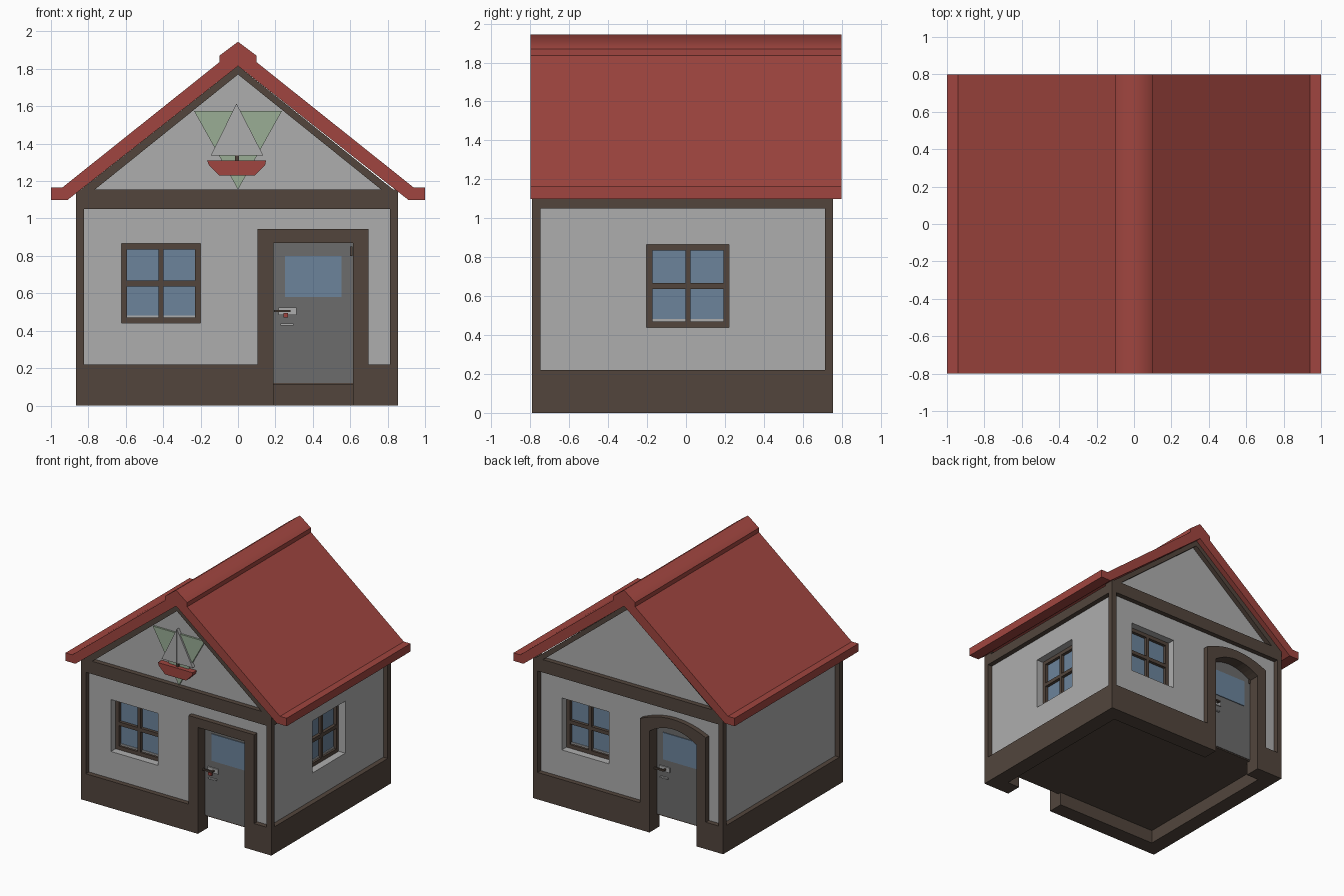
import bpy, bmesh, math
from mathutils import Matrix, Vector

cube = bpy.data.objects.get("Cube")
if cube:
    bpy.data.objects.remove(cube)


def material(name, r, g, b):
    m = bpy.data.materials.new(name)
    m.use_nodes = True
    m.diffuse_color = (r, g, b, 1)
    m.node_tree.nodes["Principled BSDF"].inputs["Base Color"].default_value = (r, g, b, 1)
    return m


plaster = material("pale plaster", .42, .42, .42)
timber = material("dark brown timber", .085, .06, .046)
red = material("roof red", .35, .06, .05)
glass = material("blue glass", .15, .23, .33)
door_grey = material("door grey", .15, .15, .15)
green = material("pale green", .32, .42, .30)


def rect(x0, x1, z0, z1):
    return [(x0, z0), (x1, z0), (x1, z1), (x0, z1)]


def mirrored(points):
    return [(-x, z) for x, z in reversed(points)]


def part(name, mat, prisms, matrix=Matrix()):
    """Each prism is an xz outline swept from y0 to y1."""
    bm = bmesh.new()
    for outline, y0, y1 in prisms:
        face = bm.faces.new([bm.verts.new((x, y0, z)) for x, z in outline])
        swept = bmesh.ops.extrude_face_region(bm, geom=[face])["geom"]
        moved = [v for v in swept if isinstance(v, bmesh.types.BMVert)]
        bmesh.ops.translate(bm, verts=moved, vec=(0, y1 - y0, 0))
    bm.transform(matrix)
    bmesh.ops.recalc_face_normals(bm, faces=bm.faces)
    mesh = bpy.data.meshes.new(name)
    bm.to_mesh(mesh)
    bm.free()
    mesh.materials.append(mat)
    obj = bpy.data.objects.new(name, mesh)
    bpy.context.scene.collection.objects.link(obj)
    return obj


def wall_frame(x, y, degrees):
    """Local space of a wall opening: outside is -y, wall surface is y = 0."""
    return Matrix.Translation((x, y, 0)) @ Matrix.Rotation(math.radians(degrees), 4, 'Z')


# Outer limits of the timber frame, and how far the plaster sits behind it
L, R, F, B = -.865, .855, -.79, .755
INSET, THICK = .04, .13

windows = {
    "front": wall_frame(-.412, F + INSET, 0),
    "back": wall_frame(.41, B - INSET, 180),
    "left": wall_frame(R - INSET, .01, 90),
    "right": wall_frame(L + INSET, 0, -90),
}
doors = {
    "front": (wall_frame(.402, F + INSET, 0), .945, .87, 0),
    "back": (wall_frame(-.41, B - INSET, 180), .91, .83, .07),
}

# Plaster body with pockets cut for windows and doors
body_outline = [(L + INSET, .12), (R - INSET, .12), (R - INSET, 1.13), (0, 1.8), (L + INSET, 1.13)]
body = part("plaster_walls", plaster, [(body_outline, F + INSET, B - INSET)])
W0, W1, HALF = .44, .865, .212
cutters = [part("window_cutter", plaster, [(rect(-HALF, HALF, W0, W1), -.1, .1)], m)
           for m in windows.values()]
cutters += [part("door_cutter", plaster, [(rect(-.23, .23, .05, .9), -.1, .1)], d[0])
            for d in doors.values()]
for c in cutters:
    c.hide_render = True
    mod = body.modifiers.new("opening", 'BOOLEAN')
    mod.operation = 'DIFFERENCE'
    mod.solver = 'EXACT'
    mod.object = c
bpy.context.view_layer.update()
cut = bpy.data.meshes.new_from_object(body.evaluated_get(bpy.context.evaluated_depsgraph_get()))
body.modifiers.clear()
body.data = cut
for c in cutters:
    bpy.data.objects.remove(c)

# Four-pane windows
for side, m in windows.items():
    mid = (W0 + W1) / 2
    bars = [rect(-HALF, HALF, W0, W0 + .03), rect(-HALF, HALF, W1 - .03, W1),
            rect(-HALF, -HALF + .03, W0, W1), rect(HALF - .03, HALF, W0, W1),
            rect(-.013, .013, W0, W1), rect(-HALF, HALF, mid - .015, mid + .015)]
    part(side + "_window_frame", timber, [(b, .06, .1) for b in bars], m)
    part(side + "_window_glass", glass, [(rect(-HALF, HALF, W0, W1), .085, .095)], m)
    part(side + "_window_inner_sill", plaster,
         [(rect(-HALF + .03, HALF - .03, W0 + .03, W0 + .042), .078, .09)], m)


# Doors with their frames
def arch(half, side, rise, steps=12):
    xs = [-half + 2 * half * i / steps for i in range(steps + 1)]
    return [(x, side + rise * (1 - (x / half) ** 2)) for x in xs]


for side, (m, top, inner, rise) in doors.items():
    outer_half, inner_half = .297, .212
    steps = 12 if rise else 1
    hole = arch(inner_half, inner, rise, steps)
    outline = ([(-outer_half, 0)] + arch(outer_half, top, rise, steps) + [(outer_half, 0)]
               + [(inner_half, 0)] + hole[::-1] + [(-inner_half, 0)])
    part(side + "_door_frame", timber, [(outline, -INSET, .09)], m)
    leaf = [(-inner_half, .12)] + hole + [(inner_half, .12)]
    part(side + "_door", door_grey, [(leaf, .055, .1)], m)
    part(side + "_door_glass", glass, [(rect(-.152, .152, .58, .8), .049, .056)], m)
    part(side + "_lock_plate", plaster, [(rect(-.185, -.09, .485, .525), .045, .056),
                                         (rect(-.175, -.105, .428, .438), .04, .056)], m)
    part(side + "_door_handle", timber, [(rect(-.21, -.12, .5, .512), .015, .028),
                                         (rect(-.135, -.12, .5, .512), .015, .05)], m)
    part(side + "_hinge", timber, [(rect(.197, .21, .8, .85), .045, .056)], m)
part("key_tag", red, [(rect(-.16, -.135, .47, .495), .02, .04)], doors["front"][0])

# Floor and hollow plinth, open below each door
part("floor", timber, [(rect(L + .02, R - .02, .11, .122), F + .1, B - .1)])
gaps = {"front": (F, F + THICK, .19, .615), "back": (B - THICK, B, -.622, -.198)}
for side, (y0, y1, g0, g1) in gaps.items():
    part(side + "_plinth", timber, [(rect(L, g0, 0, .22), y0, y1), (rect(g1, R, 0, .22), y0, y1)])
part("side_plinths", timber, [(rect(L, L + THICK, 0, .22), F, B), (rect(R - THICK, R, 0, .22), F, B)])

# Timber posts, top rails and gable beams
part("corner_posts", timber, [(rect(x, x + .042, .1, 1.1), y, y + .042)
                              for x in (L, R - .042) for y in (F, B - .042)])
part("side_rails", timber, [(rect(x, x + .1, 1.05, 1.13), F, B) for x in (L, R - .1)])
beam = [(L, 1.05), (L, 1.135), (0, 1.815), (0, 1.77), (-.765, 1.155), (-.765, 1.05)]
right_beam = [(max(min(x, R), -1), z) for x, z in mirrored(beam)]
for side, y0, y1 in (("front", F, F + .08), ("back", B - .08, B)):
    part(side + "_gable_frame", timber, [(beam, y0, y1), (right_beam, y0, y1),
                                         (rect(L, R, 1.05, 1.155), y0, y1)])

# Roof with a raised ridge cap and turned-out eaves
slope = [(-.91, 1.1), (-1, 1.1), (-1, 1.165), (-.94, 1.165), (-.1, 1.835), (-.1, 1.87)]
roof = part("roof", red, [(slope + [(0, 1.945)] + mirrored(slope) + [(0, 1.815)], -.8, .8)])
for face in roof.data.polygons:
    face.use_smooth = face.center.z > 1.89 and face.normal.z > .1

# Sailing boat relief on the front gable
wall = F + INSET
part("green_pennant", green, [([(-.235, 1.575), (.235, 1.575), (0, 1.155)], wall - .015, wall)])
part("sails", plaster, [([(-.145, 1.337), (-.008, 1.337), (-.008, 1.615)], wall - .03, wall),
                        ([(-.008, 1.337), (.135, 1.337), (-.008, 1.615)], wall - .028, wall)])
part("mast", timber, [(rect(-.015, .005, 1.3, 1.337), wall - .03, wall)])
hull = [(-.165, 1.31), (-.155, 1.285), (-.1, 1.23), (.09, 1.23), (.145, 1.285), (.15, 1.31)]
part("boat_hull", red, [(hull, wall - .05, wall)])
